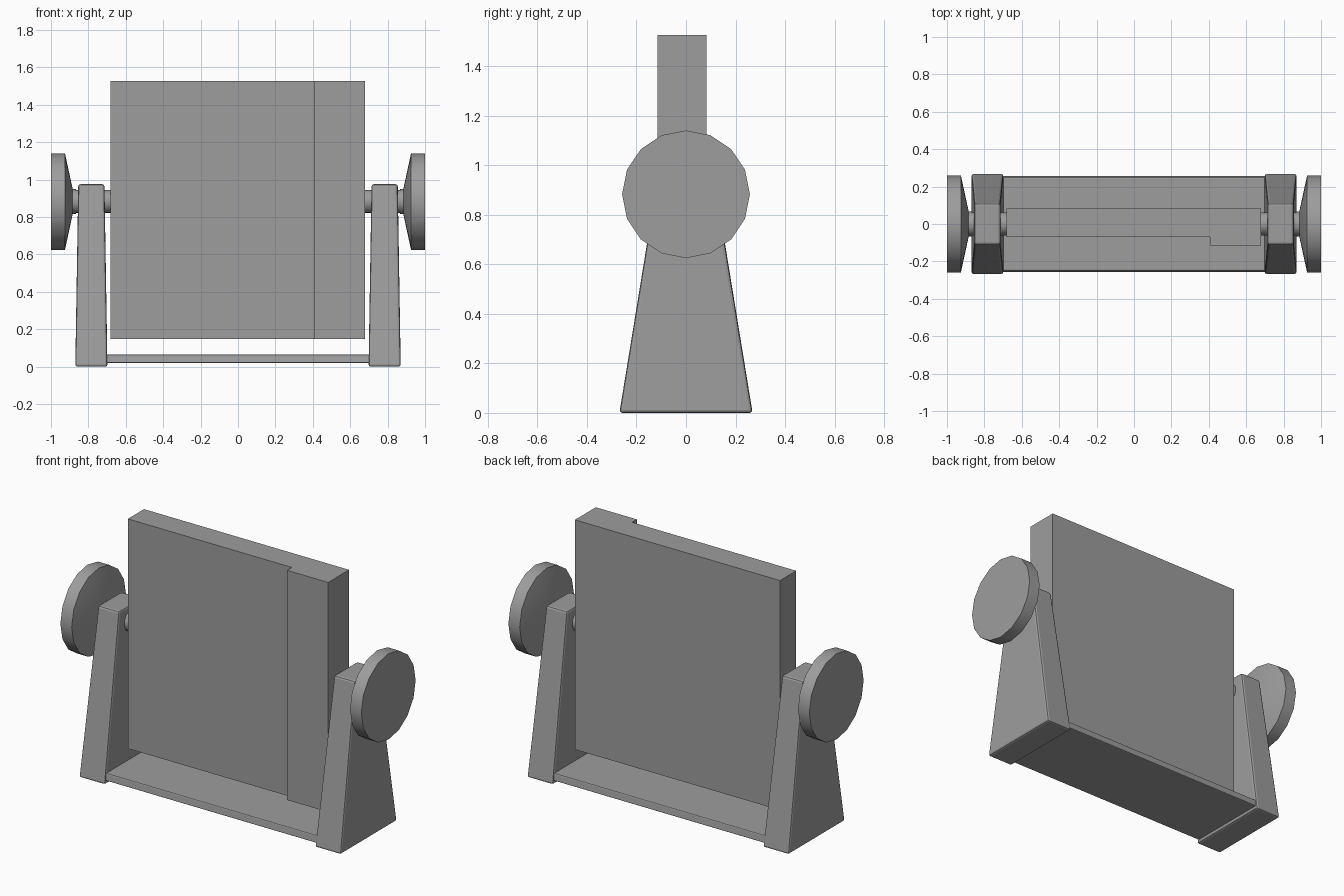
import bpy, bmesh, math

cube = bpy.data.objects.get("Cube")
if cube:
    bpy.data.objects.remove(cube, do_unlink=True)

grey = bpy.data.materials.new("mid_grey")
grey.use_nodes = True
colour = (0.34, 0.34, 0.34, 1)
grey.diffuse_color = colour
grey.node_tree.nodes["Principled BSDF"].inputs["Base Color"].default_value = colour


def finish(name, bm, bevel=0, smooth=False):
    bmesh.ops.recalc_face_normals(bm, faces=bm.faces)
    mesh = bpy.data.meshes.new(name)
    bm.to_mesh(mesh)
    bm.free()
    mesh.materials.append(grey)
    ob = bpy.data.objects.new(name, mesh)
    bpy.context.collection.objects.link(ob)
    if bevel:
        mod = ob.modifiers.new("soft_edges", "BEVEL")
        mod.width = bevel
        mod.segments = 2
    if smooth:
        bpy.ops.object.select_all(action="DESELECT")
        ob.select_set(True)
        bpy.context.view_layer.objects.active = ob
        bpy.ops.object.shade_smooth_by_angle(angle=math.radians(30))
    return ob


def tapered_block(name, x, low, high, z0, z1, bevel):
    """Block centred at x; low and high are the half sizes of its ends."""
    bm = bmesh.new()
    bmesh.ops.create_cube(bm, size=2)
    for v in bm.verts:
        half, z = (high, z1) if v.co.z > 0 else (low, z0)
        v.co = (x + v.co.x * half[0], v.co.y * half[1], z)
    return finish(name, bm, bevel)


def lathe_x(name, profile, side, z, sides=16):
    """Turn (x, radius) points around a horizontal axle."""
    bm = bmesh.new()
    rings = []
    for x, r in profile:
        angles = [2 * math.pi * i / sides for i in range(sides)]
        rings.append([bm.verts.new((side * x, r * math.sin(a), z + r * math.cos(a)))
                      for a in angles])
    for a, b in zip(rings, rings[1:]):
        for i in range(sides):
            j = (i + 1) % sides
            bm.faces.new((a[i], a[j], b[j], b[i]))
    bm.faces.new(rings[0])
    bm.faces.new(rings[-1])
    return finish(name, bm, smooth=True)


# Hanging panel with a thicker strip along its left front edge
bm = bmesh.new()
outline = [(-0.683, -0.07), (0.407, -0.07), (0.407, -0.115),
           (0.68, -0.115), (0.68, 0.083), (-0.683, 0.083)]
face = bm.faces.new([bm.verts.new((x, y, 0.147)) for x, y in outline])
top = bmesh.ops.extrude_face_region(bm, geom=[face])["geom"]
bmesh.ops.translate(bm, vec=(0, 0, 1.38),
                    verts=[v for v in top if isinstance(v, bmesh.types.BMVert)])
finish("panel", bm)

# Base bar joining the two supports
tapered_block("base_bar", 0, (0.72, 0.257), (0.72, 0.25), 0.02, 0.064, 0.006)

# Supports, axles and knobs on both sides
axle = [(0.67, 0.062), (0.865, 0.062), (0.865, 0.066), (0.9, 0.066)]
knob = [(0.885, 0.072), (0.925, 0.258), (1.0, 0.258)]
for word, side in (("left", 1), ("right", -1)):
    tapered_block(word + "_support", side * 0.784, (0.086, 0.269), (0.07, 0.11),
                  0, 0.976, 0.012)
    lathe_x(word + "_axle", axle, side, 0.883)
    lathe_x(word + "_knob", knob, side, 0.883)
